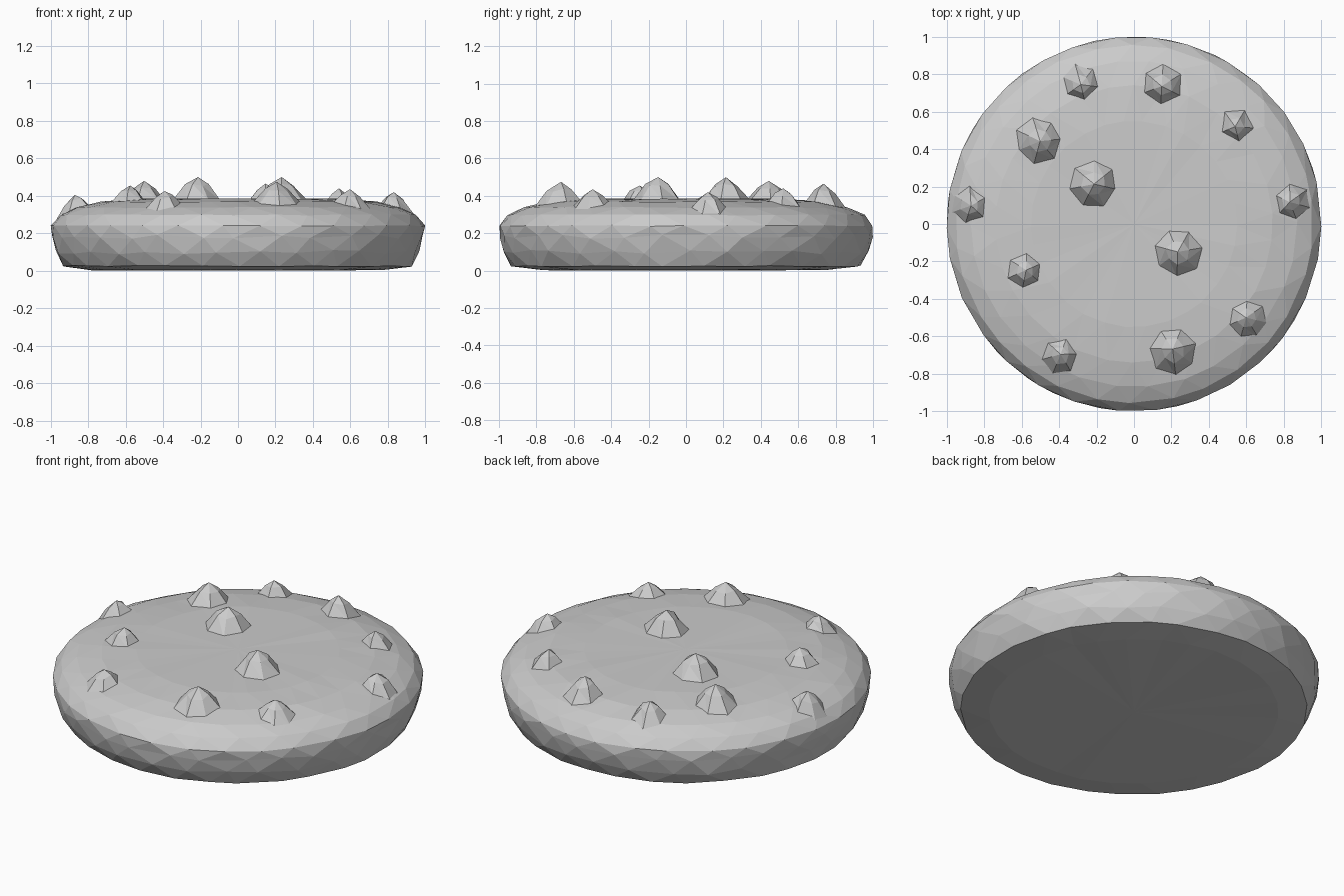
import bpy, bmesh, math, random

if "Cube" in bpy.data.objects:
    bpy.data.objects.remove(bpy.data.objects["Cube"])

random.seed(4)
SEG = 30

# Half profile of the biscuit: radius, height (bottom to top)
PROFILE = [(0.78, 0.005), (0.935, 0.025), (0.975, 0.10), (0.998, 0.18), (1.0, 0.24),
           (0.955, 0.298), (0.87, 0.338), (0.74, 0.368), (0.55, 0.383)]


def make_object(name, bm):
    bmesh.ops.recalc_face_normals(bm, faces=bm.faces)
    mesh = bpy.data.meshes.new(name)
    bm.to_mesh(mesh)
    bm.free()
    obj = bpy.data.objects.new(name, mesh)
    bpy.context.collection.objects.link(obj)
    return obj


def surface_z(r):
    """Height of the upper crust at radius r."""
    top = PROFILE[4:]
    r = min(r, 1.0)
    for (r0, z0), (r1, z1) in zip(top, top[1:]):
        if r >= r1:
            return z0 + (z1 - z0) * (r0 - r) / (r0 - r1)
    return 0.385


def bridge(bm, a, b, stagger=False):
    """Triangle strip between two equal rings."""
    n = len(a)
    for i in range(n):
        j = (i + 1) % n
        if stagger:
            bm.faces.new((a[i], a[j], b[j]))
            bm.faces.new((a[i], b[j], b[i]))
        else:
            bm.faces.new((a[i], a[j], b[i]))
            bm.faces.new((a[j], b[j], b[i]))


def build_biscuit():
    bm = bmesh.new()
    rings = []
    for k, (r, z) in enumerate(PROFILE):
        j = 0.012 if k in (2, 3) else 0.003
        ring = []
        for i in range(SEG):
            a = 2 * math.pi * (i + 0.5 * (k % 2) + random.uniform(-0.15, 0.15)) / SEG
            rr = min(1.0, r + random.uniform(-j, j) * 0.6)
            zz = max(0.0, z + random.uniform(-j, j))
            ring.append(bm.verts.new((rr * math.cos(a), rr * math.sin(a), zz)))
        rings.append(ring)
    for k in range(len(rings) - 1):
        bridge(bm, rings[k], rings[k + 1], stagger=(k % 2 == 1))
    # Flat underside and nearly flat top
    for ring, z in ((rings[0], 0.0), (rings[-1], 0.386)):
        c = bm.verts.new((0, 0, z))
        for i in range(SEG):
            bm.faces.new((ring[i], ring[(i + 1) % SEG], c))
    make_object("biscuit", bm)


def build_chip(index, x, y, r, top, sides):
    """Pointed chip whose base follows the crust."""
    bm = bmesh.new()
    turn = random.uniform(0, 6.28)
    shift = 1 - 0.025 * math.hypot(x, y)
    ax, ay = x * shift, y * shift
    base, mid = [], []
    for i in range(sides):
        a = turn + 2 * math.pi * i / sides
        rr = r * random.uniform(0.9, 1.04)
        px, py = x + rr * math.cos(a), y + rr * math.sin(a)
        d = math.hypot(px, py)
        if d > 0.985:
            px, py, d = px * 0.985 / d, py * 0.985 / d, 0.985
        pz = surface_z(d) - 0.01
        base.append(bm.verts.new((px, py, pz)))
        t = random.uniform(0.42, 0.54)
        mid.append(bm.verts.new((ax + (px - ax) * t, ay + (py - ay) * t,
                                 pz + (top - pz) * random.uniform(0.6, 0.72))))
    bridge(bm, base, mid)
    tip = bm.verts.new((ax, ay, top))
    for i in range(sides):
        bm.faces.new((mid[i], mid[(i + 1) % sides], tip))
    bm.faces.new(base)
    make_object(f"chip_{index:02d}", bm)


build_biscuit()

# Chips: x, y, base radius, tip height, sides
CHIPS = [(-0.29, 0.76, 0.105, 0.435, 6), (0.15, 0.75, 0.12, 0.465, 6),
         (0.55, 0.53, 0.105, 0.44, 5), (-0.51, 0.45, 0.135, 0.48, 7),
         (-0.215, 0.215, 0.135, 0.50, 7), (-0.89, 0.10, 0.11, 0.405, 6),
         (0.85, 0.12, 0.11, 0.42, 6), (-0.585, -0.25, 0.105, 0.455, 6),
         (0.235, -0.15, 0.135, 0.50, 7), (0.61, -0.51, 0.115, 0.435, 7),
         (-0.40, -0.71, 0.11, 0.425, 6), (0.21, -0.68, 0.135, 0.475, 7)]
for n, chip in enumerate(CHIPS, 1):
    build_chip(n, *chip)
